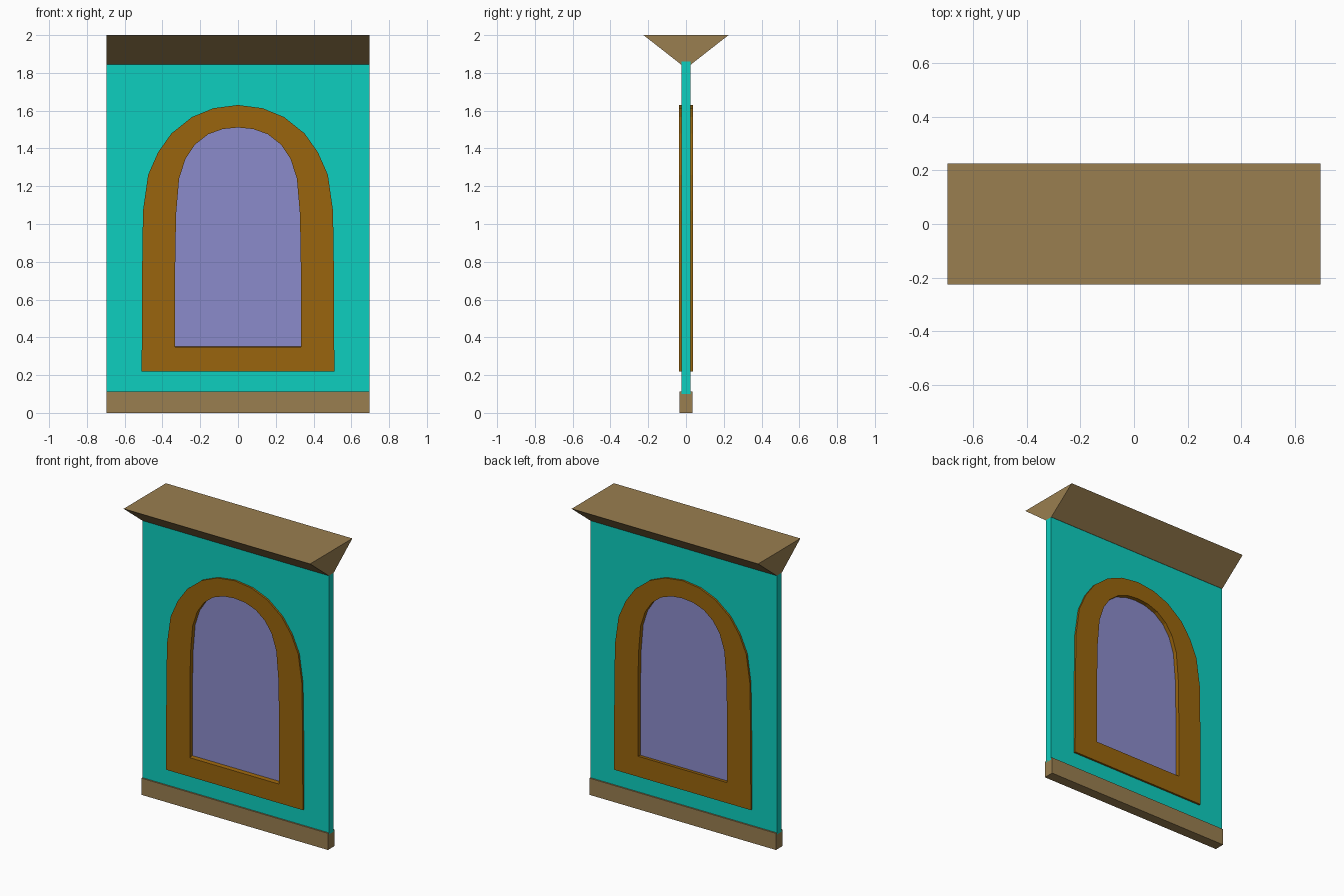
import bpy, bmesh

if "Cube" in bpy.data.objects:
    bpy.data.objects.remove(bpy.data.objects["Cube"])


def material(name, rgb):
    m = bpy.data.materials.new(name)
    m.diffuse_color = (*rgb, 1)
    m.use_nodes = True
    m.node_tree.nodes["Principled BSDF"].inputs["Base Color"].default_value = m.diffuse_color
    return m


TEAL = material("teal_paint", (0.004, 0.62, 0.52))
WOOD = material("frame_wood", (0.32, 0.13, 0.004))
GLASS = material("lavender_glass", (0.26, 0.26, 0.60))
TRIM = material("tan_trim", (0.32, 0.21, 0.08))


def finish(name, bm, mat):
    bmesh.ops.recalc_face_normals(bm, faces=bm.faces)
    mesh = bpy.data.meshes.new(name)
    bm.to_mesh(mesh)
    bm.free()
    mesh.materials.append(mat)
    obj = bpy.data.objects.new(name, mesh)
    bpy.context.collection.objects.link(obj)
    return obj


def mirrored(half):
    """Close a right-hand half outline (bottom to crown) across x = 0."""
    return half + [(-x, z) for x, z in reversed(half[:-1])]


def prism(name, points, axis, half, mat):
    """Extrude a 2D outline symmetrically along x or y."""
    bm = bmesh.new()
    place = (lambda d, a, z: (d, a, z)) if axis == "x" else (lambda d, a, z: (a, d, z))
    a, b = [[bm.verts.new(place(d, *p)) for p in points] for d in (-half, half)]
    bm.faces.new(a)
    bm.faces.new(b)
    n = len(points)
    for i in range(n):
        j = (i + 1) % n
        bm.faces.new((a[i], a[j], b[j], b[i]))
    return finish(name, bm, mat)


# Arch outlines
outer = mirrored([(0.51, 0.22), (0.508, 0.73), (0.503, 1.07), (0.476, 1.26), (0.423, 1.38),
                  (0.352, 1.48), (0.244, 1.566), (0.13, 1.613), (0, 1.63)])
inner = mirrored([(0.333, 0.358), (0.333, 0.75), (0.328, 1.05), (0.312, 1.24), (0.278, 1.345),
                  (0.228, 1.42), (0.158, 1.475), (0.08, 1.503), (0, 1.511)])
middle = [((a + c) / 2, (b + d) / 2) for (a, b), (c, d) in zip(outer, inner)]

# Wall panel with an arched opening hidden behind the frame
W, T = 0.695, 0.025
bm = bmesh.new()
for loop in ([(-W, 0.1), (W, 0.1), (W, 1.86), (-W, 1.86)], middle):
    vs = [bm.verts.new((x, -T, z)) for x, z in loop]
    for i, v in enumerate(vs):
        bm.edges.new((v, vs[(i + 1) % len(vs)]))
bmesh.ops.triangle_fill(bm, use_beauty=True, edges=bm.edges[:])
ext = bmesh.ops.extrude_face_region(bm, geom=bm.faces[:], use_keep_orig=True)
bmesh.ops.translate(bm, vec=(0, 2 * T, 0),
                    verts=[g for g in ext["geom"] if isinstance(g, bmesh.types.BMVert)])
finish("wall_panel", bm, TEAL)

# Window frame: four loops joined into a closed ring, sill dipping slightly at the front
D = 0.038
front_inner = [(x, z - 0.01 if z < 0.4 else z) for x, z in inner]
bm = bmesh.new()
loops = [[bm.verts.new((x, y, z)) for x, z in pts]
         for pts, y in ((outer, -D), (front_inner, -D), (inner, D), (outer, D))]
n = len(outer)
for k in range(4):
    a, b = loops[k], loops[(k + 1) % 4]
    for i in range(n):
        j = (i + 1) % n
        bm.faces.new((a[i], a[j], b[j], b[i]))
finish("window_frame", bm, WOOD)

# Glass pane, edges tucked into the frame
pane = [(x * 1.03, 0.9 + (z - 0.9) * 1.02) for x, z in inner]
prism("window_glass", pane, "y", 0.01, GLASS)

# Base board and flared cornice, drawn as end profiles
prism("base_board", [(-0.035, 0), (0.035, 0), (0.035, 0.112), (-0.035, 0.112)], "x", W, TRIM)
prism("cornice", [(-0.027, 1.845), (0.027, 1.845), (0.225, 2.0), (-0.225, 2.0)], "x", W, TRIM)
